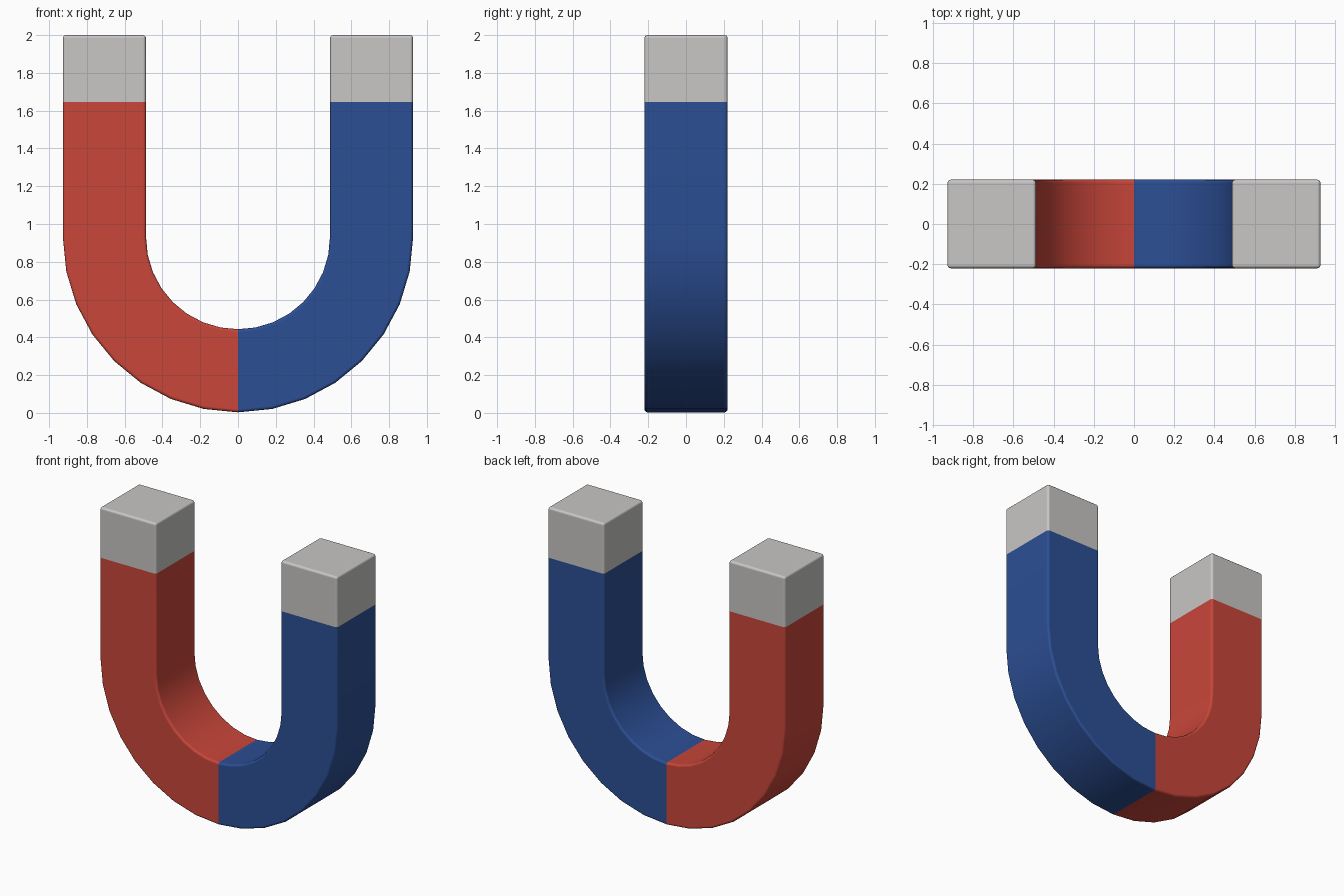
import bpy, bmesh, math

if "Cube" in bpy.data.objects:
    bpy.data.objects.remove(bpy.data.objects["Cube"])

R_OUT, R_IN, HALF_D = 0.927, 0.487, 0.22
Z_ARC, Z_CAP, Z_TOP = 0.93, 1.645, 2.0
SEGS = 16


def material(name, rgb):
    m = bpy.data.materials.new(name)
    m.diffuse_color = (*rgb, 1)
    m.use_nodes = True
    m.node_tree.nodes["Principled BSDF"].inputs["Base Color"].default_value = m.diffuse_color
    return m


# cross-sections along the U: left tip, down round the bend, up to right tip
sections = [(-1, 0, Z_TOP), (-1, 0, Z_CAP)]
for i in range(SEGS + 1):
    a = math.pi * i / SEGS
    sections.append((-math.cos(a), -math.sin(a), Z_ARC))
sections += [(1, 0, Z_CAP), (1, 0, Z_TOP)]

bm = bmesh.new()
rings = []
for cx, cz, z in sections:
    rings.append([bm.verts.new((r * cx, y, z + r * cz))
                  for r, y in ((R_IN, -HALF_D), (R_OUT, -HALF_D),
                               (R_OUT, HALF_D), (R_IN, HALF_D))])
for a, b in zip(rings, rings[1:]):
    for k in range(4):
        n = (k + 1) % 4
        bm.faces.new((a[k], a[n], b[n], b[k]))
bm.faces.new(rings[0])
bm.faces.new(rings[-1])
bmesh.ops.recalc_face_normals(bm, faces=bm.faces)

# steel tips by height, red and blue halves by side
for f in bm.faces:
    c = f.calc_center_median()
    f.material_index = 2 if c.z > Z_CAP else (0 if c.x < 0 else 1)
    f.smooth = True

mesh = bpy.data.meshes.new("horseshoe_magnet")
bm.to_mesh(mesh)
bm.free()
magnet = bpy.data.objects.new("horseshoe_magnet", mesh)
bpy.context.collection.objects.link(magnet)
for name, rgb in (("red paint", (0.58, 0.061, 0.042)),
                  ("blue paint", (0.025, 0.078, 0.30)),
                  ("steel grey", (0.58, 0.57, 0.56))):
    mesh.materials.append(material(name, rgb))

# softened edges
bevel = magnet.modifiers.new("rounded_edges", 'BEVEL')
bevel.width = 0.016
bevel.segments = 3
bevel.limit_method = 'ANGLE'
bevel.angle_limit = math.radians(40)
bevel.harden_normals = True
